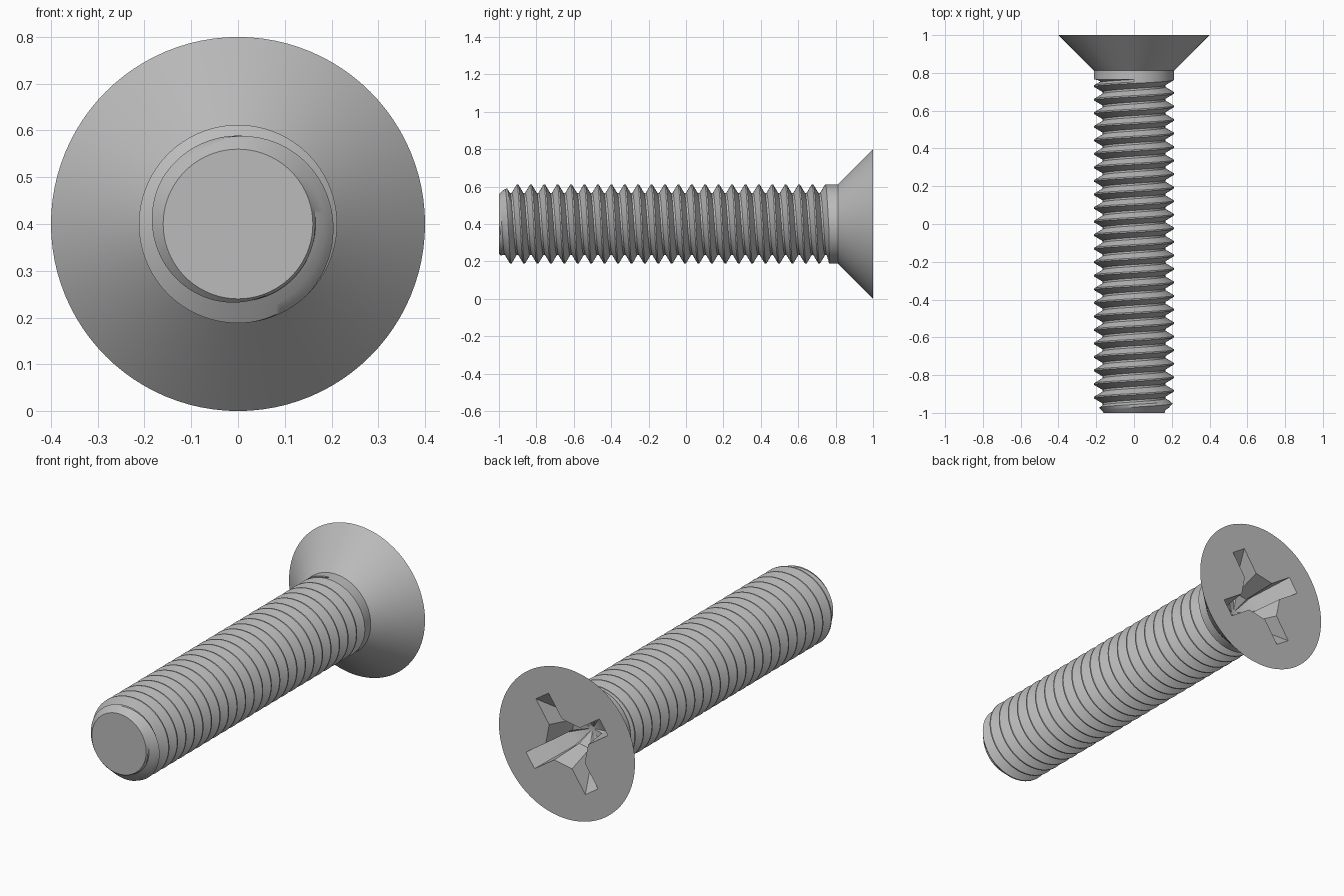
import bpy, bmesh, math

cube = bpy.data.objects.get("Cube")
if cube:
    bpy.data.objects.remove(cube, do_unlink=True)

AXIS_Z = 0.4
SEGS = 96
PITCH = 0.0717
CREST_R, ROOT_R, TIP_R = 0.212, 0.166, 0.16
TIP_Y, COLLAR_Y = -1.0, 0.765

steel = bpy.data.materials.new("steel_grey")
steel.use_nodes = True
GREY = (0.5, 0.5, 0.5, 1)
steel.diffuse_color = GREY
steel.node_tree.nodes["Principled BSDF"].inputs["Base Color"].default_value = GREY


def around(r, y, angle):
    """Point on the screw axis system; angle runs from the top towards +x."""
    return (r * math.sin(angle), y, AXIS_Z + r * math.cos(angle))


def make_object(name, bm):
    bmesh.ops.remove_doubles(bm, verts=bm.verts, dist=1e-5)
    bmesh.ops.recalc_face_normals(bm, faces=bm.faces)
    mesh = bpy.data.meshes.new(name)
    bm.to_mesh(mesh)
    bm.free()
    mesh.materials.append(steel)
    obj = bpy.data.objects.new(name, mesh)
    bpy.context.collection.objects.link(obj)
    return obj


def loft(bm, rings):
    """Skin closed rings and cap both ends."""
    rings = [[bm.verts.new(p) for p in ring] for ring in rings]
    for a, b in zip(rings, rings[1:]):
        n = len(a)
        for i in range(n):
            j = (i + 1) % n
            bm.faces.new((a[i], a[j], b[j], b[i]))
    bm.faces.new(rings[0])
    bm.faces.new(rings[-1])


def activate(obj):
    bpy.ops.object.select_all(action='DESELECT')
    obj.select_set(True)
    bpy.context.view_layer.objects.active = obj


# Threaded shank: one thread profile (fraction of pitch, height) swept in a helix
profile = [(-0.05, 1), (0.05, 1), (0.24, 0.5), (0.43, 0), (0.57, 0), (0.76, 0.5)]
first_crest = -0.901
rows = [(first_crest + PITCH * (turn + f), ROOT_R + (CREST_R - ROOT_R) * h)
        for turn in range(-4, 26) for f, h in profile]


def thread_point(row, seg):
    y, r = row
    angle = math.tau * seg / SEGS
    y += PITCH * seg / SEGS
    if y >= COLLAR_Y:
        return around(CREST_R, COLLAR_Y, angle)
    y = max(y, TIP_Y)
    chamfer = TIP_R + 0.9 * (y - TIP_Y)
    return around(TIP_R if y == TIP_Y else min(r, chamfer), y, angle)


bm = bmesh.new()
grid = [[bm.verts.new(thread_point(row, s)) for s in range(SEGS + 1)] for row in rows]
for low, high in zip(grid, grid[1:]):
    for s in range(SEGS):
        quad = (low[s], low[s + 1], high[s + 1], high[s])
        ys = [v.co.y for v in quad]
        if max(ys) > TIP_Y and min(ys) < COLLAR_Y:
            bm.faces.new(quad)
bmesh.ops.delete(bm, geom=[v for v in bm.verts if not v.link_faces], context='VERTS')
bmesh.ops.remove_doubles(bm, verts=bm.verts, dist=1e-5)
bmesh.ops.dissolve_degenerate(bm, dist=1e-6, edges=bm.edges)
bmesh.ops.holes_fill(bm, edges=[e for e in bm.edges if e.is_boundary], sides=0)
shank = make_object("threaded_shank", bm)

# Countersunk head with a plain collar
bm = bmesh.new()
loft(bm, [[around(r, y, math.tau * i / SEGS) for i in range(SEGS)]
          for r, y in [(CREST_R, COLLAR_Y), (CREST_R, 0.812), (0.4, 1.0)]])
head = make_object("countersunk_head", bm)

# Cross recess cutter: four tapering arms with chamfered inner corners
def cross_ring(y, reach, half, corner):
    ring = []
    for arm in range(4):
        turn = math.radians(56 + 90 * arm)
        for u, v in [(corner, -half), (reach, -half), (reach, half), (corner, half)]:
            ring.append((u * math.cos(turn) - v * math.sin(turn), y,
                         AXIS_Z + u * math.sin(turn) + v * math.cos(turn)))
    return ring


bm = bmesh.new()
loft(bm, [cross_ring(1.02, 0.278, 0.046, 0.125),
          cross_ring(0.83, 0.11, 0.036, 0.08),
          cross_ring(0.79, 0.02, 0.007, 0.014)])
cutter = make_object("cross_recess_cutter", bm)
cutter.hide_render = True

cut = head.modifiers.new("cross_recess", 'BOOLEAN')
cut.operation = 'DIFFERENCE'
cut.solver = 'EXACT'
cut.object = cutter
activate(head)
bpy.ops.object.modifier_apply(modifier=cut.name)
bpy.data.objects.remove(cutter, do_unlink=True)

for obj in (shank, head):
    activate(obj)
    bpy.ops.object.shade_smooth_by_angle(angle=math.radians(30))
